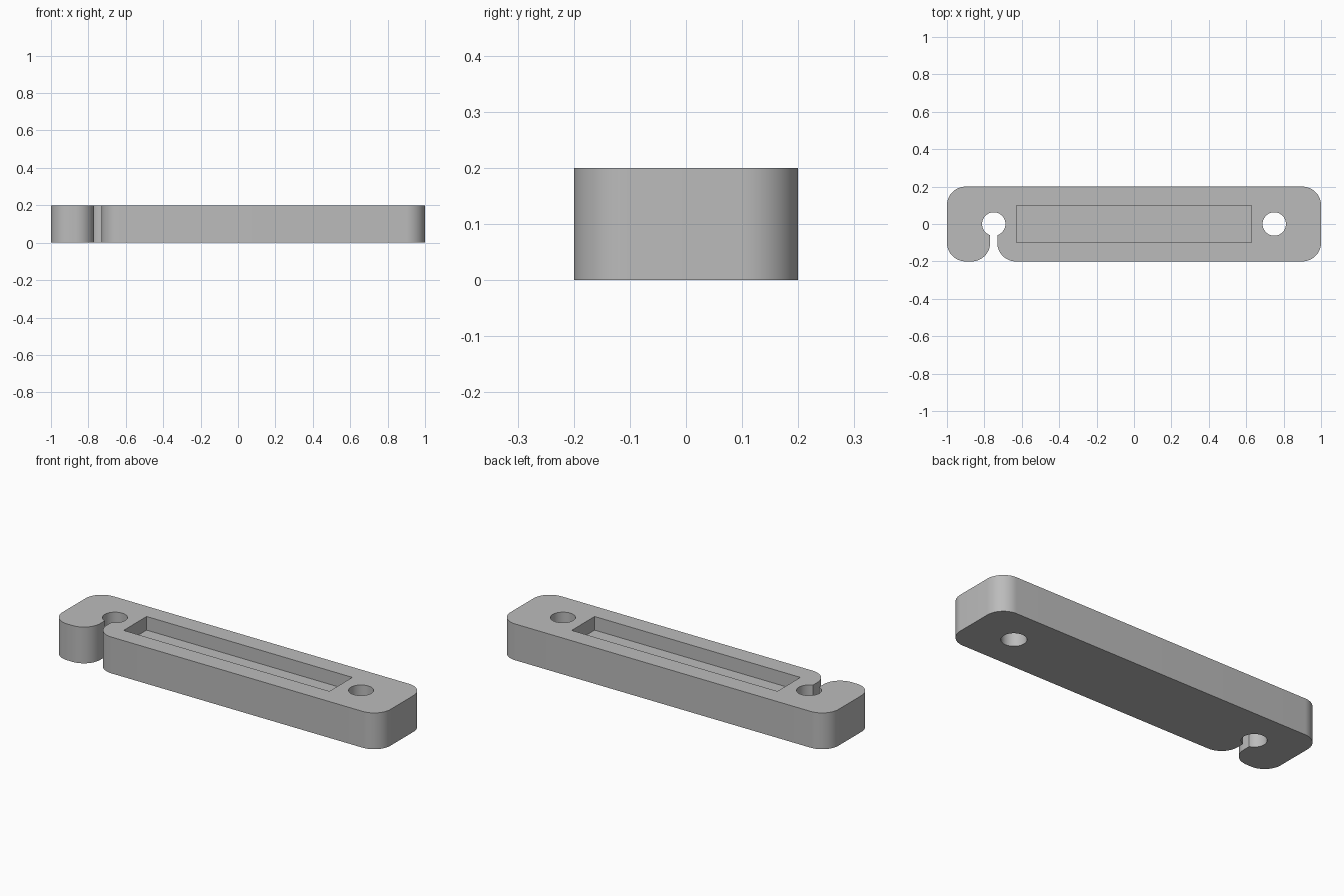
import bpy, bmesh, math

cube = bpy.data.objects.get("Cube")
if cube:
    bpy.data.objects.remove(cube, do_unlink=True)

HEIGHT, CORNER, HOLE, SLOT = 0.2, 0.1, 0.0625, 0.019
HOLE_X = 0.75

grey = bpy.data.materials.new("plain grey")
grey.use_nodes = True
grey.diffuse_color = (0.5, 0.5, 0.5, 1)
grey.node_tree.nodes["Principled BSDF"].inputs["Base Color"].default_value = (0.5, 0.5, 0.5, 1)


def arc(cx, cy, radius, start, end, steps=16):
    angles = [math.radians(start + (end - start) * i / steps) for i in range(steps + 1)]
    return [(cx + radius * math.cos(a), cy + radius * math.sin(a)) for a in angles]


def prism(name, outline, z0, z1):
    """Extrude a closed counter-clockwise outline from z0 to z1."""
    bm = bmesh.new()
    base = bm.faces.new([bm.verts.new((x, y, z0)) for x, y in outline])
    top = bmesh.ops.extrude_face_region(bm, geom=[base], use_keep_orig=True)
    verts = [g for g in top["geom"] if isinstance(g, bmesh.types.BMVert)]
    bmesh.ops.translate(bm, verts=verts, vec=(0, 0, z1 - z0))
    bmesh.ops.recalc_face_normals(bm, faces=bm.faces)
    mesh = bpy.data.meshes.new(name)
    bm.to_mesh(mesh)
    bm.free()
    mesh.materials.append(grey)
    obj = bpy.data.objects.new(name, mesh)
    bpy.context.collection.objects.link(obj)
    return obj


# Rounded bar with a keyhole slot opening to the front near its right end
ex, ey = 1 - CORNER, 0.2 - CORNER
mouth = math.degrees(math.asin(SLOT / HOLE))
outline = (
    arc(-HOLE_X + SLOT + CORNER, -ey, CORNER, 180, 270)
    + arc(ex, -ey, CORNER, 270, 360)
    + arc(ex, ey, CORNER, 0, 90)
    + arc(-ex, ey, CORNER, 90, 180)
    + arc(-ex, -ey, CORNER, 180, 270)
    + arc(-HOLE_X - SLOT - CORNER, -ey, CORNER, 270, 360)
    + arc(-HOLE_X, 0, HOLE, 270 - mouth, -90 + mouth, 48)
)
bar = prism("slotted_bar", outline, 0, HEIGHT)

# Round through hole and shallow rectangular pocket
hole = prism("hole_cutter", arc(HOLE_X, 0, HOLE, 0, 360, 48)[:-1], -0.1, HEIGHT + 0.1)
px, py = 0.627, 0.1
pocket = prism("pocket_cutter", [(-px, -py), (px, -py), (px, py), (-px, py)],
               HEIGHT - 0.075, HEIGHT + 0.1)

bpy.ops.object.select_all(action="DESELECT")
bpy.context.view_layer.objects.active = bar
bar.select_set(True)
for cutter in (hole, pocket):
    cutter.hide_render = True
    cut = bar.modifiers.new(cutter.name, "BOOLEAN")
    cut.operation, cut.solver, cut.object = "DIFFERENCE", "EXACT", cutter
    bpy.ops.object.modifier_apply(modifier=cut.name)
    bpy.data.objects.remove(cutter, do_unlink=True)

bpy.ops.object.shade_smooth_by_angle(angle=math.radians(30))
